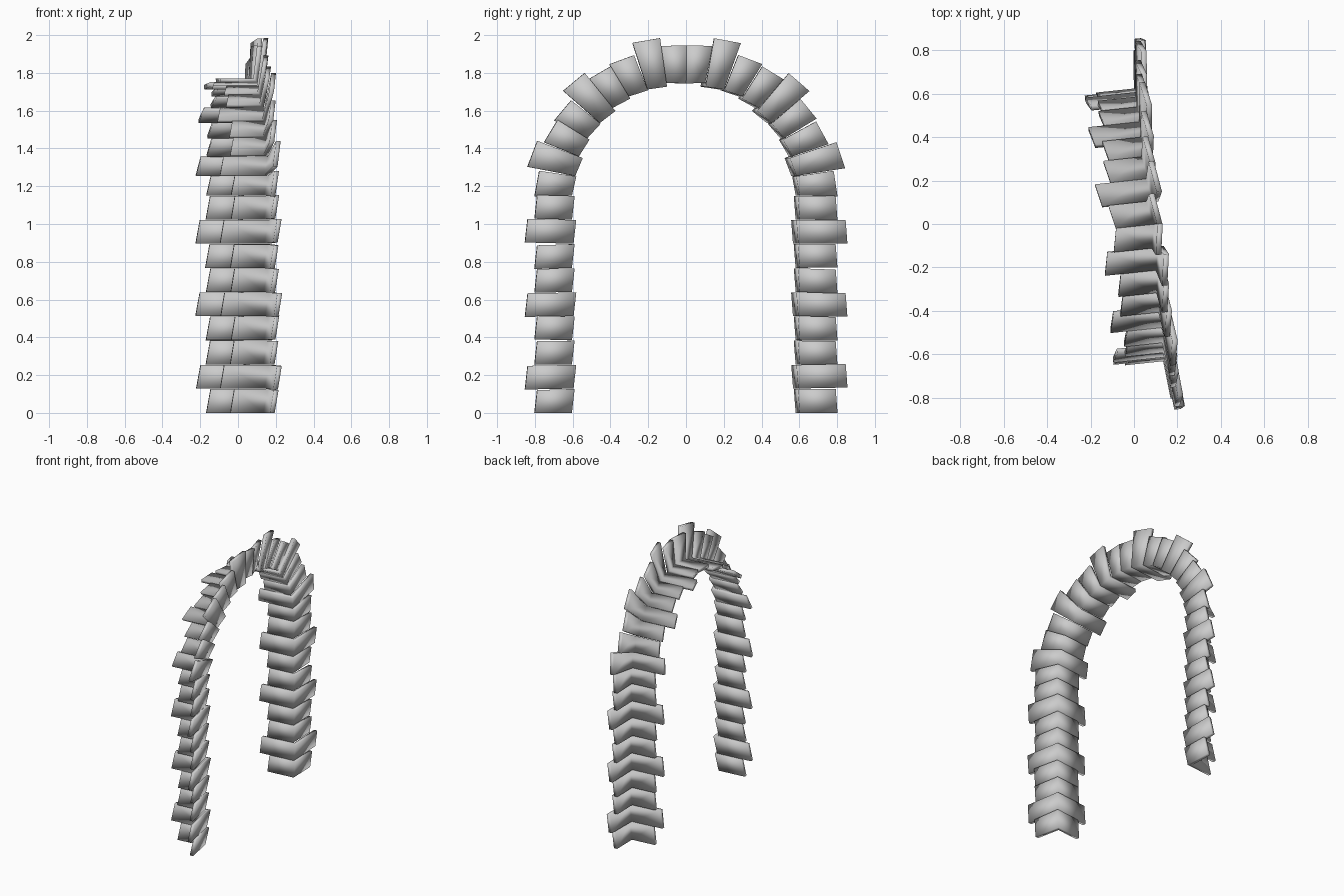
import bpy, bmesh, math, random
from mathutils import Vector, Matrix

if "Cube" in bpy.data.objects:
    bpy.data.objects.remove(bpy.data.objects["Cube"])

random.seed(4)
SPRING = 1.15      # height where the round part starts
R = 0.60           # inner half width and inner radius
N_LEG, N_ARC = 9, 9
T = 0.025          # thickness of the stone facing


def place(r, d, s, side):
    """Map radial / depth / along-path position onto the arch centre line."""
    if s <= N_LEG:
        return Vector((d, side * r, s * SPRING / N_LEG))
    a = (s - N_LEG) * math.radians(90) / N_ARC
    return Vector((d, side * r * math.cos(a), SPRING + r * math.sin(a)))


def add_stone(bm, i, side):
    """L-shaped corner stone: front plate plus jamb plate, tipped out at the top."""
    large = i % 3 == 1
    leg = 0.26 if large else 0.20
    r0 = R - (0.008 if large else 0)
    out = (0.006 if large else 0) + random.uniform(-0.003, 0.003)
    flare = leg * 0.08
    profile = [(r0, 0), (r0 + leg, flare), (r0 + leg, flare - T),
               (r0 + T, -T), (r0 + T, -leg), (r0, -leg)]
    slant = random.uniform(-0.06, 0.06)
    rings = []
    for end, tip in ((0.01, -1), (0.99, 1)):
        ring = []
        for r, d in profile:
            s = i + end + slant * (r - r0) / leg
            if i == 0 and end < 0.5:
                s = 0
            if i == N_LEG + N_ARC - 1 and end > 0.5:
                s = i + 1
            ring.append(bm.verts.new(place(r - 0.006 * tip, d + out + 0.011 * tip, s, side)))
        rings.append(ring)
    a, b = rings
    faces = []
    for k in range(6):
        m = (k + 1) % 6
        faces.append(bm.faces.new((a[k], a[m], b[m], b[k])))
    # end caps, split at the corner into two quads each
    for ring in rings:
        faces.append(bm.faces.new((ring[0], ring[1], ring[2], ring[3])))
        faces.append(bm.faces.new((ring[0], ring[3], ring[4], ring[5])))
    for f in faces:
        f.smooth = True


def build(name, first, last, side):
    bm = bmesh.new()
    for i in range(first, last):
        add_stone(bm, i, side)
    bmesh.ops.recalc_face_normals(bm, faces=bm.faces)
    me = bpy.data.meshes.new(name)
    bm.to_mesh(me)
    bm.free()
    ob = bpy.data.objects.new(name, me)
    bpy.context.collection.objects.link(ob)
    # the whole arch is turned slightly about the vertical
    ob.matrix_world = Matrix.Translation((0.105, 0, 0)) @ Matrix.Rotation(math.radians(6.1), 4, 'Z')


# jamb stones and arch stones on both sides
for side, label in ((-1, "near"), (1, "far")):
    build(label + "_jamb_stones", 0, N_LEG, side)
    build(label + "_arch_stones", N_LEG, N_LEG + N_ARC, side)
